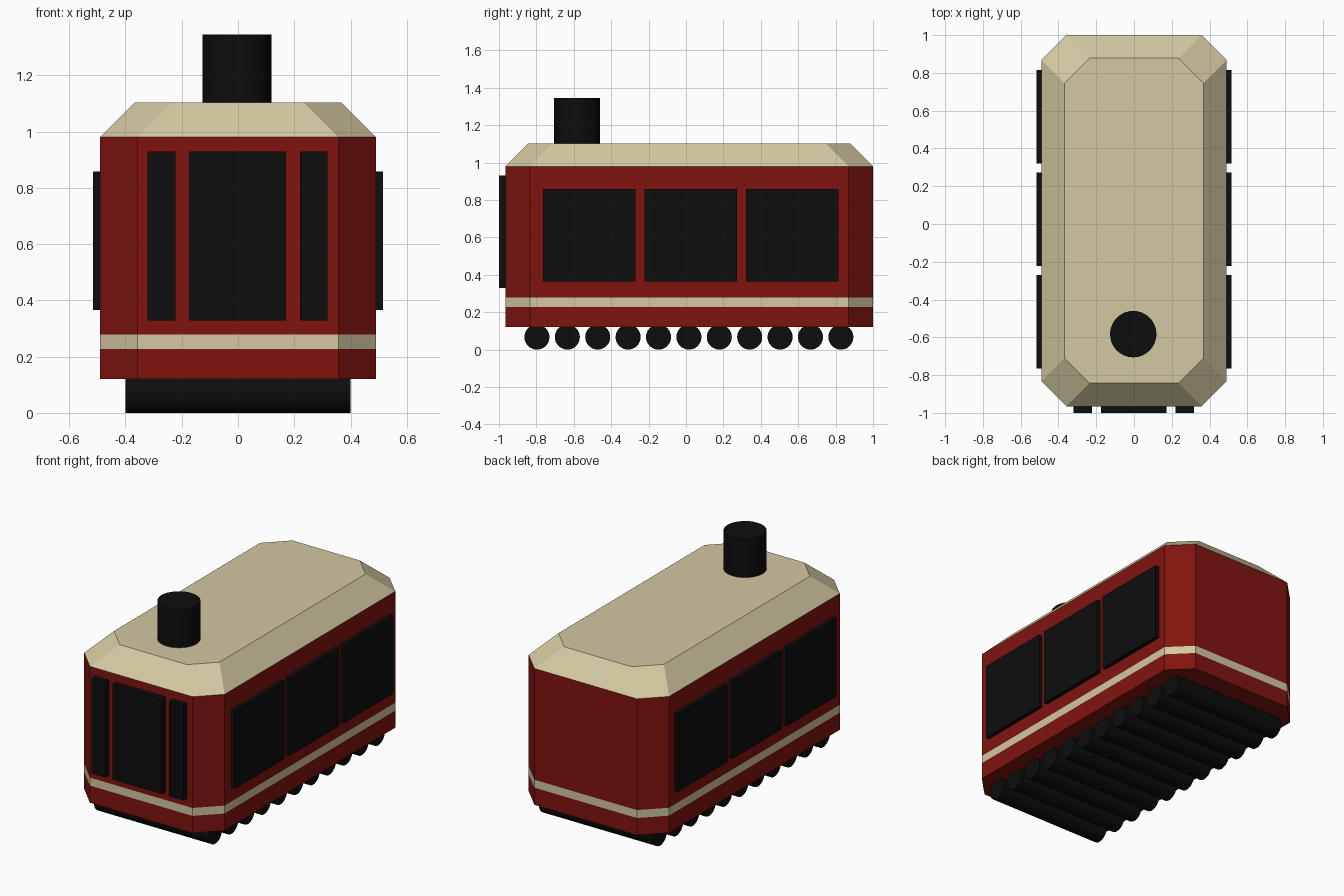
import bpy, bmesh, math
from mathutils import Matrix

if "Cube" in bpy.data.objects:
    bpy.data.objects.remove(bpy.data.objects["Cube"])


def material(name, rgb):
    m = bpy.data.materials.new(name)
    m.diffuse_color = (*rgb, 1)
    m.use_nodes = True
    m.node_tree.nodes["Principled BSDF"].inputs["Base Color"].default_value = m.diffuse_color
    return m


RED = material("red_paint", (0.22, 0.007, 0.005))
CREAM = material("cream_paint", (0.65, 0.58, 0.36))
BLACK = material("black", (0.004, 0.004, 0.004))


def finish(bm, name, mats):
    bmesh.ops.recalc_face_normals(bm, faces=bm.faces)
    mesh = bpy.data.meshes.new(name)
    bm.to_mesh(mesh)
    bm.free()
    ob = bpy.data.objects.new(name, mesh)
    bpy.context.collection.objects.link(ob)
    for m in mats:
        mesh.materials.append(m)
    return ob


def outline(inset, cut):
    """Rectangle with cut corners: the plan shape of the carriage."""
    x, y0, y1 = 0.49 - inset, -0.965 + inset, 1.0 - inset
    return [(x, y0 + cut), (x, y1 - cut), (x - cut, y1), (-x + cut, y1),
            (-x, y1 - cut), (-x, y0 + cut), (-x + cut, y0), (x - cut, y0)]


def loft(name, rings, mats, bands=None):
    """Stack outlines given as (z, inset, cut); bands picks a material per level."""
    bm = bmesh.new()
    loops = [[bm.verts.new((x, y, z)) for x, y in outline(i, c)] for z, i, c in rings]
    for k, (a, b) in enumerate(zip(loops, loops[1:])):
        for j in range(8):
            n = (j + 1) % 8
            f = bm.faces.new((a[j], a[n], b[n], b[j]))
            f.material_index = bands[k] if bands else 0
    bm.faces.new(loops[0])
    bm.faces.new(loops[-1])
    return finish(bm, name, mats)


def box(name, lo, hi):
    bm = bmesh.new()
    size = [h - l for l, h in zip(lo, hi)]
    mid = [(h + l) / 2 for l, h in zip(lo, hi)]
    bmesh.ops.create_cube(bm, size=1, matrix=Matrix.Translation(mid) @ Matrix.Diagonal((*size, 1)))
    return finish(bm, name, [BLACK])


def cylinder(name, r, depth, loc, axis="Z"):
    bm = bmesh.new()
    turn = Matrix.Rotation(math.pi / 2, 4, "Y") if axis == "X" else Matrix()
    bmesh.ops.create_cone(bm, cap_ends=True, segments=32, radius1=r, radius2=r,
                          depth=depth, matrix=Matrix.Translation(loc) @ turn)
    for f in bm.faces:
        f.smooth = len(f.verts) == 4
    for e in bm.edges:
        e.smooth = all(f.smooth for f in e.link_faces)
    return finish(bm, name, [BLACK])


# Carriage body with its cream stripe, and the sloped roof
loft("carriage_body", [(z, 0, 0.132) for z in (0.12, 0.228, 0.278, 0.98)], [RED, CREAM], (0, 1, 0))
loft("roof", [(0.98, 0, 0.132), (1.103, 0.122, 0.133)], [CREAM])

# Three windows on each side
for side, label in ((1, "right"), (-1, "left")):
    for i in range(3):
        y = 0.025 + (i - 1) * 0.543
        xs = sorted((side * 0.47, side * 0.516))
        box(f"{label}_window_{i + 1}", (xs[0], y - 0.247, 0.365), (xs[1], y + 0.247, 0.858))

# Front windows: a wide one between two narrow ones
for name, x0, x1 in (("left", -0.321, -0.223), ("middle", -0.175, 0.171), ("right", 0.22, 0.318)):
    box(f"front_window_{name}", (x0, -1.0, 0.328), (x1, -0.945, 0.93))

# Chimney
cylinder("chimney", 0.123, 0.265, (-0.004, -0.583, 1.2125))

# Row of rollers under the floor
for i in range(11):
    cylinder(f"roller_{i + 1}", 0.067, 0.8, (0, -0.797 + i * 0.1625, 0.067), "X")
